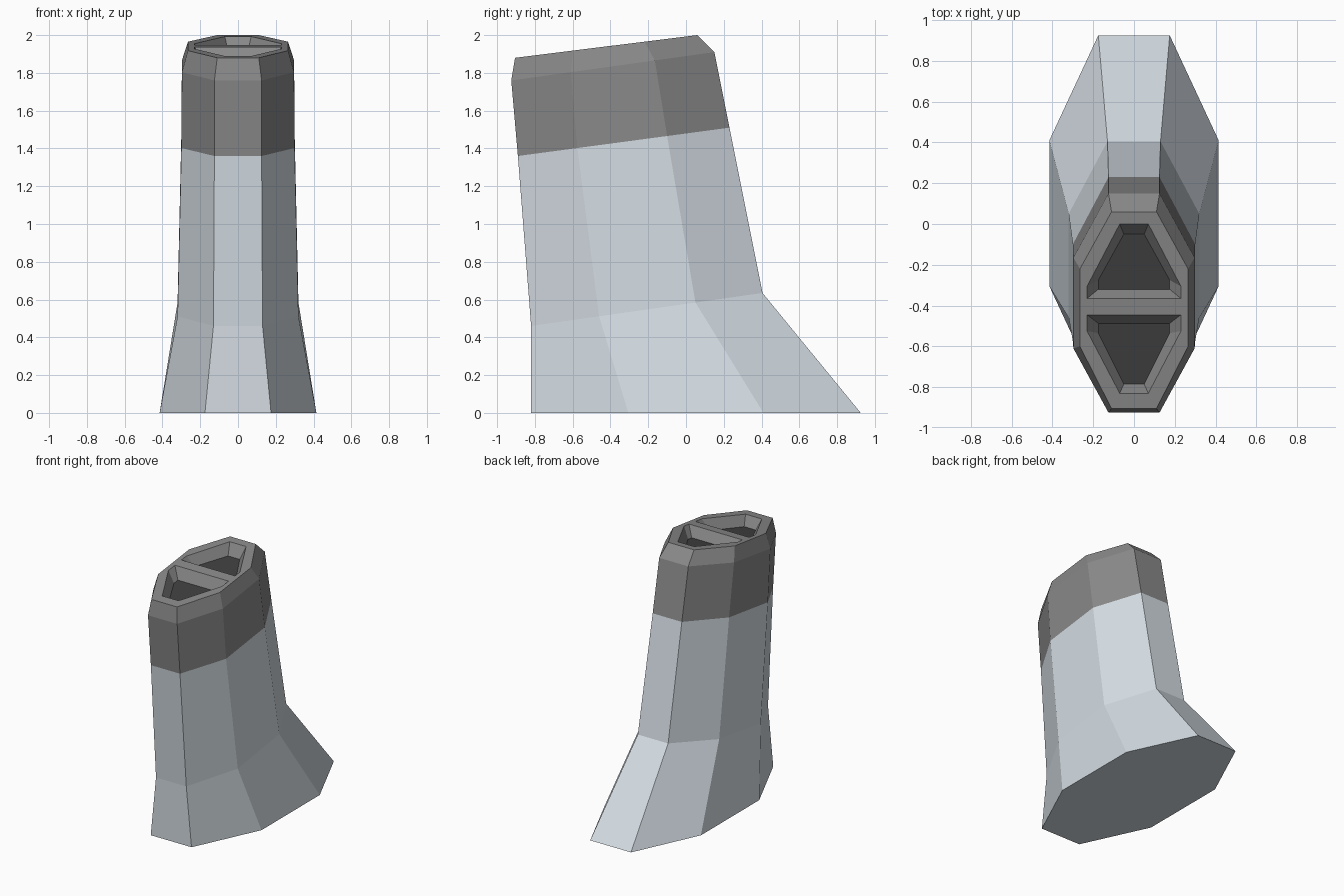
import bpy, bmesh

if "Cube" in bpy.data.objects:
    bpy.data.objects.remove(bpy.data.objects["Cube"])


def material(name, rgb):
    m = bpy.data.materials.new(name)
    m.diffuse_color = (*rgb, 1)
    m.use_nodes = True
    m.node_tree.nodes["Principled BSDF"].inputs["Base Color"].default_value = m.diffuse_color
    return m


def ring(bm, a, b, ys, z_front, z_back):
    """Octagon in a tilted plane: narrow ends of half width a, sides at half width b."""
    slope = (z_back - z_front) / (ys[3] - ys[0])
    half = [(a, ys[0]), (b, ys[1]), (b, ys[2]), (a, ys[3])]
    pts = half + [(-x, y) for x, y in reversed(half)]
    return [bm.verts.new((x, y, z_front + slope * (y - ys[0]))) for x, y in pts]


def bridge(bm, lower, upper):
    n = len(lower)
    for i in range(n):
        j = (i + 1) % n
        bm.faces.new((lower[i], lower[j], upper[j], upper[i]))


def finish(bm, name, mat):
    bmesh.ops.recalc_face_normals(bm, faces=bm.faces)
    me = bpy.data.meshes.new(name)
    bm.to_mesh(me)
    bm.free()
    me.materials.append(mat)
    ob = bpy.data.objects.new(name, me)
    bpy.context.collection.objects.link(ob)
    return ob


def top_z(y):
    return 1.88 + (y + 0.905) * 0.1244


def opening(bm, half, depth):
    pts = half + [(-x, y) for x, y in reversed(half)]
    return [bm.verts.new((x, y, top_z(y) - depth)) for x, y in pts]


def loop_edges(bm, loop):
    out = []
    for i, v in enumerate(loop):
        pair = (v, loop[(i + 1) % len(loop)])
        out.append(bm.edges.get(pair) or bm.edges.new(pair))
    return out


grey = material("pale_blue_grey", (0.66, 0.72, 0.77))
dark = material("dark_grey", (0.25, 0.25, 0.25))
black = material("black", (0.05, 0.05, 0.05))

seam = (0.125, 0.30, (-0.89, -0.575, -0.10, 0.23), 1.36, 1.51)

# Funnel body with flared foot
bm = bmesh.new()
foot = ring(bm, 0.175, 0.415, (-0.82, -0.305, 0.41, 0.925), 0, 0)
waist = ring(bm, 0.13, 0.32, (-0.82, -0.46, 0.05, 0.405), 0.46, 0.635)
upper = ring(bm, *seam)
bridge(bm, foot, waist)
bridge(bm, waist, upper)
bm.faces.new(foot[::-1])
finish(bm, "funnel_body", grey)

# Dark cap with chamfered rim and two sloped openings
HOLES = [
    # outer half outline, inner half outline
    ([(0.23, -0.365), (0.23, -0.305), (0.07, 0.0)],
     [(0.175, -0.32), (0.175, -0.275), (0.05, -0.05)]),
    ([(0.07, -0.83), (0.23, -0.525), (0.23, -0.445)],
     [(0.05, -0.785), (0.175, -0.535), (0.175, -0.487)]),
]
DEPTH = 0.08
bm = bmesh.new()
low = ring(bm, *seam)
shoulder = ring(bm, 0.125, 0.297, (-0.925, -0.61, -0.165, 0.15), 1.76, 1.91)
rim = ring(bm, 0.11, 0.265, (-0.905, -0.60, -0.22, 0.06), 1.88, 2.0)
bridge(bm, low, shoulder)
bridge(bm, shoulder, rim)
edges = loop_edges(bm, rim)
for outer, inner in HOLES:
    o, i = opening(bm, outer, 0), opening(bm, inner, DEPTH)
    bridge(bm, o, i)
    edges += loop_edges(bm, o)
top = bmesh.ops.triangle_fill(bm, edges=edges, use_beauty=True, use_dissolve=False,
                              normal=(0, -0.12, 0.99))
bm.normal_update()
finish(bm, "funnel_cap", dark)

# Black floors in the openings
for name, (outer, inner) in zip(("rear_vent", "front_vent"), HOLES):
    bm = bmesh.new()
    face = bm.faces.new(opening(bm, inner, DEPTH))
    face.normal_update()
    if face.normal.z < 0:
        face.normal_flip()
    me = bpy.data.meshes.new(name)
    bm.to_mesh(me)
    bm.free()
    me.materials.append(black)
    bpy.context.collection.objects.link(bpy.data.objects.new(name, me))
